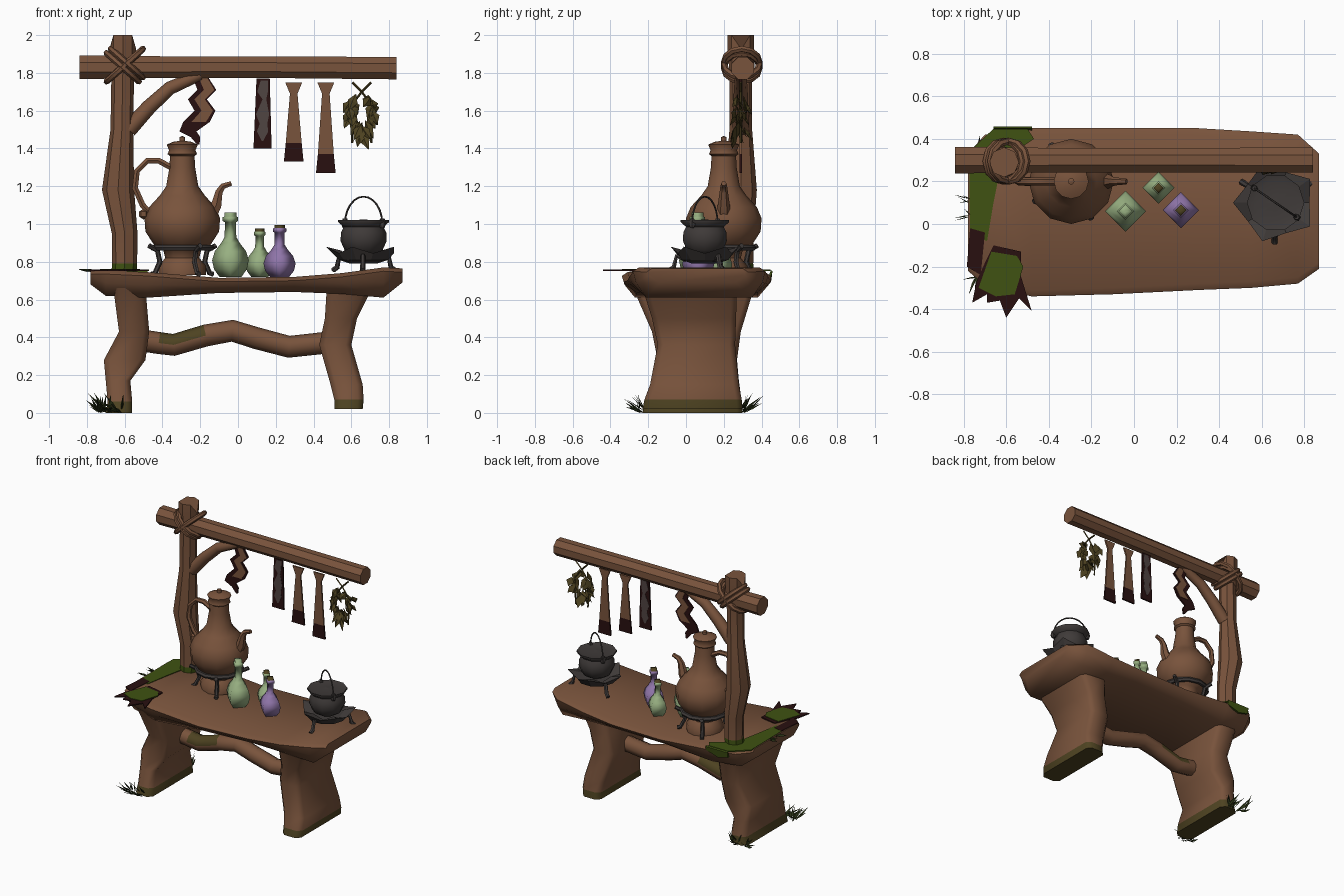
import bpy, bmesh, math, random
from mathutils import Vector, Matrix

random.seed(4)
if "Cube" in bpy.data.objects:
    bpy.data.objects.remove(bpy.data.objects["Cube"])


def material(name, r, g, b):
    m = bpy.data.materials.new(name)
    m.use_nodes = True
    m.diffuse_color = (r, g, b, 1)
    m.node_tree.nodes["Principled BSDF"].inputs["Base Color"].default_value = (r, g, b, 1)
    return m


WOOD = material("brown wood", .19, .087, .045)
IRON = material("dark iron", .05, .043, .041)
DRIED = material("dark red", .022, .005, .005)
MOSS = material("moss green", .05, .085, .006)
OLIVE = material("olive", .075, .055, .015)
GRASS = material("grass green", .025, .036, .009)
GLASS = material("pale green glass", .31, .43, .22)
VIOLET = material("purple glass", .28, .18, .40)
ASH = material("grey cloth", .08, .058, .055)


def finish(name, me, mats, rule=None, angle=40):
    for m in mats:
        me.materials.append(m)
    bm = bmesh.new()
    bm.from_mesh(me)
    bmesh.ops.recalc_face_normals(bm, faces=bm.faces)
    if rule:
        for f in bm.faces:
            f.material_index = int(rule(f.calc_center_median()))
    bm.to_mesh(me)
    bm.free()
    me.shade_smooth()
    me.set_sharp_from_angle(angle=math.radians(angle))
    ob = bpy.data.objects.new(name, me)
    bpy.context.scene.collection.objects.link(ob)
    return ob


def loft(name, rings, mats, rule=None, angle=40):
    """Skin a row of equal rings and cap both ends."""
    n = len(rings[0])
    faces = [(i * n + j, i * n + (j + 1) % n, (i + 1) * n + (j + 1) % n, (i + 1) * n + j)
             for i in range(len(rings) - 1) for j in range(n)]
    faces += [tuple(range(n)), tuple(range(len(rings) * n - n, len(rings) * n))]
    me = bpy.data.meshes.new(name)
    me.from_pydata([p for r in rings for p in r], [], faces)
    return finish(name, me, mats, rule, angle)


def circle(x, y, z, r, n=8, turn=0.0):
    return [(x + r * math.cos(turn + i * math.tau / n), y + r * math.sin(turn + i * math.tau / n), z)
            for i in range(n)]


def lathe(name, x, y, profile, mats, n=12, rule=None, angle=50):
    return loft(name, [circle(x, y, z, max(r, .002), n) for r, z in profile], mats, rule, angle)


def tube(name, pts, radii, mats, closed=False, sides=2, rule=None):
    cu = bpy.data.curves.new(name, "CURVE")
    cu.dimensions = "3D"
    cu.bevel_depth, cu.bevel_resolution, cu.use_fill_caps = 1, sides, True
    sp = cu.splines.new("POLY")
    sp.points.add(len(pts) - 1)
    sp.use_cyclic_u = closed
    for i, p in enumerate(pts):
        sp.points[i].co = (*p, 1)
        sp.points[i].radius = radii[i] if isinstance(radii, list) else radii
    tmp = bpy.data.objects.new(name + "_path", cu)
    bpy.context.scene.collection.objects.link(tmp)
    dg = bpy.context.evaluated_depsgraph_get()
    me = bpy.data.meshes.new_from_object(tmp.evaluated_get(dg))
    bpy.data.objects.remove(tmp)
    me.materials.clear()
    return finish(name, me, mats, rule, 50)


def plate(name, pts, z, mat, thick=.008):
    loft(name, [[(x, y, z) for x, y in pts], [(x, y, z + thick) for x, y in pts]], [mat])


# Thick table slab, lofted along x: x, front, back, top, bottom
slab = [(-.78, -.22, .33, .755, .68), (-.70, -.29, .42, .755, .62), (-.48, -.34, .45, .745, .61),
        (-.1, -.33, .45, .715, .635), (.3, -.31, .45, .72, .64), (.55, -.3, .435, .74, .63),
        (.77, -.28, .42, .77, .61), (.87, -.21, .33, .765, .69)]
loft("table_slab", [[(x, a + .03, t), (x, a, t - .02), (x, a + .015, (t + b) / 2), (x, a + .07, b),
                     (x, c - .07, b), (x, c - .015, (t + b) / 2), (x, c, t - .02), (x, c - .03, t)]
                    for x, a, c, t, b in slab], [WOOD], angle=55)


# Slab legs with mossy feet: z, x range, y range
def leg(name, rows):
    rings = []
    for z, a, b, c, d in rows:
        k = .03
        rings.append([(a + k, c, z), (b - k, c, z), (b, c + k, z), (b, d - k, z),
                      (b - k, d, z), (a + k, d, z), (a, d - k, z), (a, c + k, z)])
    loft(name, rings, [WOOD, OLIVE], lambda p: p.z < .05, 50)


leg("left_end_leg", [(0, -.7, -.56, -.23, .3), (.06, -.69, -.56, -.22, .295), (.17, -.7, -.57, -.18, .28),
                     (.28, -.71, -.49, -.15, .27), (.43, -.63, -.47, -.18, .29), (.66, -.66, -.49, -.28, .36)])
leg("right_end_leg", [(.02, .51, .66, -.23, .3), (.07, .51, .665, -.22, .295), (.15, .49, .66, -.19, .28),
                      (.36, .43, .6, -.15, .26), (.5, .46, .63, -.18, .265), (.66, .47, .71, -.23, .27)])

# Wavy stretcher with a moss patch
tube("stretcher", [(-.55, .05, .39), (-.42, .05, .37), (-.34, .05, .36), (-.17, .05, .41), (-.03, .05, .435),
                   (.1, .05, .395), (.27, .05, .35), (.5, .05, .375)], .058, [WOOD, OLIVE],
     rule=lambda p: -.44 < p.x < -.15 and p.z > .385)

# Post with a notched top
post = [circle(x, .29, z, r, 8) for x, z, r in
        [(-.61, .68, .068), (-.6, .79, .066), (-.6, .95, .068), (-.635, 1.18, .085), (-.615, 1.5, .06),
         (-.61, 1.8, .06), (-.61, 1.93, .07)]]
post.append([(x, y, 1.92 + min(.08, abs(y - .29) * 1.7)) for x, y, z in circle(-.61, .29, 2, .07)])
loft("post", post, [WOOD, MOSS], lambda p: p.z < .78)

# Cross beam, brace and crossed rope lashing
loft("beam", [[(x, .3 + r * math.cos(a), z + r * math.sin(a)) for a in [math.tau * (i + .5) / 8 for i in range(8)]]
              for x, z, r in [(-.84, 1.83, .068), (-.5, 1.83, .063), (.2, 1.83, .062), (.84, 1.825, .064)]], [WOOD])
tube("brace", [(-.58, .29, 1.5), (-.47, .29, 1.62), (-.36, .29, 1.72), (-.2, .29, 1.79)], [.045, .04, .036, .03], [WOOD])
for s, side in ((1, "rising"), (-1, "falling")):
    for off in (0, .022):
        ring = [(-.61 + .085 * math.cos(t) + off, .295 + .095 * math.sin(t), 1.83 + s * .075 * math.cos(t) + off)
                for t in [math.tau * i / 12 for i in range(12)]]
        tube("rope_" + side, ring, .017, [WOOD], True, 1)


# Hanging strips: rows of z, x, half width
def strip(name, rows, mats, rule=None, thick=.006, y=.29):
    loft(name, [[(x - w, y - thick, z), (x + w, y - thick, z), (x + w, y + thick, z), (x - w, y + thick, z)]
                for z, x, w in rows], mats, rule)


for x, low in ((.295, 1.33), (.465, 1.27)):
    strip("hanging_root", [(1.75, x, .045), (1.69, x, .02), (low + .1, x, .042), (low, x, .052)],
          [WOOD, DRIED], lambda p, low=low: p.z < low + .09)
strip("dark_cloth", [(1.77, .133, .035), (1.4, .13, .048)], [DRIED])
strip("cloth_marks", [(1.76, .14, .02), (1.7, .13, .028), (1.66, .14, .01), (1.58, .13, .035), (1.53, .135, .02),
                      (1.49, .13, .03), (1.44, .13, .004)], [ASH], thick=.008)
curl = [(1.78, -.2, .04), (1.71, -.165, .05), (1.66, -.215, .05), (1.6, -.175, .055), (1.54, -.22, .07),
        (1.49, -.265, .045), (1.46, -.225, .025), (1.42, -.21, .006)]
strip("dried_meat_rind", curl, [DRIED])
strip("dried_meat_centre", [(z, x + .012, w * .55) for z, x, w in curl[:5]], [WOOD], thick=.009)


# Pointed, slightly folded leaf shapes for herbs and grass
def leaves(name, items, mat):
    bm = bmesh.new()
    for base, tip, w in items:
        d, mid = tip - base, base.lerp(tip, .45)
        side = d.cross(Vector((random.uniform(-.5, .5), 1, .3))).normalized() * w
        fold = d.cross(side).normalized() * w * .35
        v = [bm.verts.new(p) for p in (base, mid + side, tip, mid - side, mid + fold)]
        for i in range(4):
            bm.faces.new((v[i], v[(i + 1) % 4], v[4]))
        bm.faces.new(v[3::-1])
    me = bpy.data.meshes.new(name)
    bm.to_mesh(me)
    bm.free()
    finish(name, me, [mat], angle=20)


herb = []
for i in range(34):
    t = i / 33
    x = .655 + (1 if i % 2 else -1) * .065 * math.sin(math.pi * min(1, t * 1.1 + .15))
    base = Vector((x, .29 + random.uniform(-.03, .03), 1.69 - .2 * t))
    herb.append((base, base + Vector((random.uniform(-.05, .05), random.uniform(-.045, .045),
                                      random.uniform(-.1, -.05))), .028))
leaves("herb_leaves", herb, OLIVE)
for s in (-1, 1):
    tube("herb_stem", [(.655 - s * .05, .29, 1.75), (.655, .29, 1.7), (.655 + s * .06, .29, 1.62),
                       (.655 + s * .05, .29, 1.43)], .006, [OLIVE], sides=0)

# Grass tufts at the front and back corners of the left foot, and on the table end
tuft = []
for y, s in ((-.2, -1), (.27, 1)):
    for i in range(16):
        b = Vector((random.uniform(-.74, -.6), y + s * random.uniform(0, .05), 0))
        tuft.append((b, b + Vector((random.uniform(-.12, .04), s * random.uniform(0, .12),
                                    random.uniform(.03, .11))), .008))
for i in range(7):
    b = Vector((-.76, random.uniform(.03, .12), .75))
    tuft.append((b, b + Vector((random.uniform(-.1, -.04), random.uniform(-.04, .04), .01)), .008))
leaves("grass", tuft, GRASS)

# Moss on the table end, with ragged dark roots
plate("moss_top", [(-.775, .34), (-.66, .447), (-.5, .447), (-.47, .4), (-.62, .3), (-.66, .1), (-.69, -.08),
                   (-.77, -.05)], .75, MOSS)
loft("moss_back", [[(x, .45, .756), (x, .458, .75), (x, .45, z), (x, .435, z)]
                   for x, z in ((-.66, .71), (-.58, .69), (-.48, .72))], [MOSS])
plate("ragged_roots", [(-.69, -.16), (-.66, -.1), (-.53, -.13), (-.53, -.25), (-.48, -.41), (-.54, -.35),
                       (-.6, -.44), (-.63, -.36), (-.69, -.37), (-.69, -.33), (-.76, -.37), (-.74, -.27)], .75, DRIED)
plate("ragged_edge", [(-.785, -.2), (-.72, -.24), (-.7, -.04), (-.77, -.02)], .751, DRIED)
plate("moss_patch", [(-.73, -.3), (-.67, -.13), (-.55, -.15), (-.52, -.2), (-.56, -.33), (-.65, -.34)], .754, MOSS)

# Jug with foot, handle and spout
JX, JY = -.295, .2
lathe("jug", JX, JY, [(.125, .73), (.125, .78), (.09, .82), (.1, .86), (.15, .89), (.195, .96), (.2, 1.03),
                      (.175, 1.09), (.12, 1.15), (.085, 1.2), (.068, 1.3), (.065, 1.36), (.078, 1.37), (.07, 1.39),
                      (.082, 1.42), (.05, 1.435), (.015, 1.44), (.015, 1.46), (0, 1.465)], [WOOD])
tube("jug_handle", [(JX - .06, JY, 1.3), (-.42, JY, 1.335), (-.48, JY, 1.335), (-.535, JY, 1.28), (-.545, JY, 1.19),
                    (-.505, JY, 1.1), (-.46, JY, 1.05)], .018, [WOOD], sides=1)
lathe("handle_knob", -.5, JY, [(0, 1.025), (.025, 1.04), (.025, 1.065), (0, 1.08)], [WOOD], 6)
tube("jug_spout", [(-.15, JY, 1.04), (-.115, JY, 1.1), (-.1, JY, 1.17), (-.08, JY, 1.2), (-.035, JY, 1.215)],
     [.04, .032, .022, .018, .014], [WOOD], sides=1)


# Iron stands: a ring or bowl on splayed legs
def stand_legs(name, x, y, count, path, turn):
    for i in range(count):
        a = turn + math.tau * i / count
        tube(name, [(x + r * math.cos(a), y + r * math.sin(a), z) for r, z in path], .014, [IRON], sides=1)


tube("jug_stand_ring", circle(JX, JY, .875, .155, 12), .017, [IRON], True, 1)
stand_legs("jug_stand_leg", JX, JY, 4, [(.2, .885), (.15, .86), (.135, .8), (.165, .74), (.185, .735)], .5)

# Jagged brazier under the pot
PX, PY = .665, .1
bowl = [circle(PX, PY, z, r, 10) for r, z in ((.07, .79), (.13, .81))]
for rim, z in ((.2, .865), (.12, .845)):
    bowl.append([(PX + (p[0] - PX) * (1 if i % 2 else .8), PY + (p[1] - PY) * (.95 if i % 2 else .75),
                  z + (.015 if i % 2 else -.02)) for i, p in enumerate(circle(PX, PY, z, rim, 10))])
loft("brazier", bowl, [IRON], angle=20)
stand_legs("brazier_leg", PX, PY, 3, [(.1, .81), (.15, .83), (.165, .77), (.19, .755)], .5)

# Cooking pot with a bail handle
lathe("pot", PX, PY, [(.06, .835), (.1, .86), (.122, .91), (.12, .955), (.105, .985), (.135, 1.01), (.135, 1.022),
                      (.1, 1.012), (0, 1.025)], [IRON], 10)
yaw = Matrix.Rotation(-.6, 3, "Z")
bail = [Vector((PX, PY, 1.0)) + yaw @ Vector((.12 * math.cos(t), 0, .145 * math.sin(t)))
        for t in [math.pi * i / 12 for i in range(13)]]
tube("pot_bail", bail, .005, [IRON], sides=1)
for end in (bail[0], bail[-1]):
    lathe("pot_lug", end.x, end.y, [(.012, .98), (.02, 1.0), (.012, 1.03)], [IRON], 6)


# Four-sided bottles
def bottle(name, x, y, base, r, h, glass, cork):
    prof = [(.6, 0), (.9, .12), (1, .26), (.85, .4), (.5, .53), (.32, .62), (.3, .85), (.42, .87), (.42, .93),
            (.33, .94), (.33, 1), (.05, 1)]
    lathe(name, x, y, [(r * a, base + h * b) for a, b in prof], [glass, cork], 4,
          lambda p: p.z > base + h * .95, 100)


bottle("large_green_bottle", -.04, .06, .72, .097, .34, GLASS, GLASS)
bottle("small_green_bottle", .115, .17, .72, .075, .255, GLASS, OLIVE)
bottle("purple_bottle", .22, .065, .72, .085, .275, VIOLET, OLIVE)
